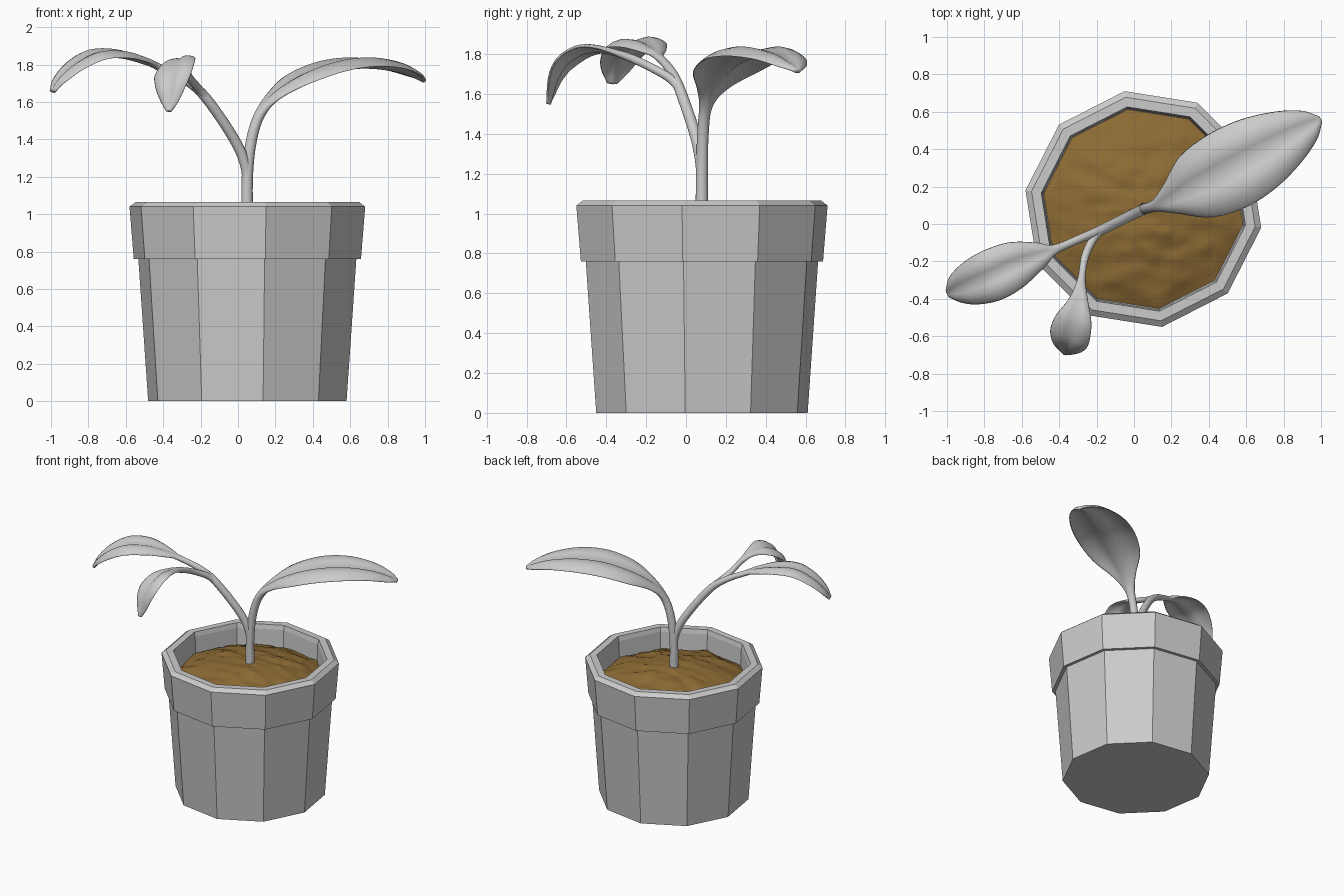
import bpy, bmesh, math
from mathutils import Vector, noise

if "Cube" in bpy.data.objects:
    bpy.data.objects.remove(bpy.data.objects["Cube"])

CX, CY = 0.05, 0.08            # pot axis
PHASE = math.radians(-9)       # ten-sided pot, turned


def add_object(name, bm, smooth):
    bmesh.ops.recalc_face_normals(bm, faces=bm.faces)
    mesh = bpy.data.meshes.new(name)
    bm.to_mesh(mesh)
    bm.free()
    for p in mesh.polygons:
        p.use_smooth = smooth
    ob = bpy.data.objects.new(name, mesh)
    bpy.context.collection.objects.link(ob)
    return ob


def bridge(bm, a, b):
    n = len(a)
    for i in range(n):
        bm.faces.new((a[i], a[(i + 1) % n], b[(i + 1) % n], b[i]))


def lathe(name, profile, sides=10):
    bm = bmesh.new()
    rings = []
    for r, z in profile:
        angles = [PHASE + i * math.tau / sides for i in range(sides)]
        rings.append([bm.verts.new((CX + r * math.cos(a), CY + r * math.sin(a), z))
                      for a in angles])
    for a, b in zip(rings, rings[1:]):
        bridge(bm, a, b)
    bm.faces.new(rings[0])
    bm.faces.new(rings[-1])
    return add_object(name, bm, False)


def spline(points, steps):
    """Catmull-Rom through points of any dimension."""
    pts = [Vector(p) for p in points]
    pts = [2 * pts[0] - pts[1]] + pts + [2 * pts[-1] - pts[-2]]
    out = []
    for p0, p1, p2, p3 in zip(pts, pts[1:], pts[2:], pts[3:]):
        for s in range(steps):
            t = s / steps
            out.append(0.5 * (2 * p1 + (p2 - p0) * t
                              + (2 * p0 - 5 * p1 + 4 * p2 - p3) * t * t
                              + (3 * p1 - p0 - 3 * p2 + p3) * t ** 3))
    return out + [pts[-2]]


def branch(name, path, shape, tilt=0.0, sides=24, steps=6):
    """Sweep a round stalk that flattens into a cambered leaf.
    path: x, y, z; shape: half width, half thickness."""
    pos = spline(path, steps)
    size = spline(shape, steps)
    heading = pos[-1] - pos[0]
    heading.z = 0
    base_side = Vector((0, 0, 1)).cross(heading.normalized())
    bm = bmesh.new()
    rings = []
    for i, (p, (w, t)) in enumerate(zip(pos, size)):
        tangent = (pos[min(i + 1, len(pos) - 1)] - pos[max(i - 1, 0)]).normalized()
        leafy = max(0.0, 1 - 1.6 * t / w)
        side = base_side + Vector((0, 0, tilt * leafy))
        side = (side - tangent * side.dot(tangent)).normalized()
        normal = tangent.cross(side)
        ring = []
        for k in range(sides):
            a = k * math.tau / sides
            c = math.cos(a)
            camber = 0.2 * w * leafy * math.sin(math.pi * abs(c))
            ring.append(bm.verts.new(p + side * w * c
                                     + normal * (t * math.sin(a) + camber)))
        rings.append(ring)
    for a, b in zip(rings, rings[1:]):
        bridge(bm, a, b)
    bm.faces.new(rings[0])
    bm.faces.new(rings[-1])
    return add_object(name, bm, True)


# Pot with stepped, chamfered rim and hollow inside
lathe("pot", [(0.537, 0), (0.59, 0.76), (0.615, 0.76), (0.638, 1.04),
              (0.605, 1.065), (0.553, 1.065), (0.545, 1.03), (0.535, 0.82)])

# Soil: rough mound clipped to the ten-sided inner wall
bm = bmesh.new()
SEG, RINGS = 80, 24
rings = []
for j in range(1, RINGS + 1):
    f = j / RINGS
    ring = []
    for i in range(SEG):
        a = i * math.tau / SEG
        off = (a - PHASE) % (math.tau / 10) - math.pi / 10
        wall = 0.545 * math.cos(math.pi / 10) / math.cos(off)
        x, y = f * wall * math.cos(a), f * wall * math.sin(a)
        n = noise.noise(Vector((x * 6, y * 12, 3))) + 0.5 * noise.noise(Vector((x * 15, y * 22, 8)))
        ring.append(bm.verts.new((CX + x, CY + y, 0.9 + 0.11 * (1 - f * f) + 0.016 * n)))
    rings.append(ring)
for a, b in zip(rings, rings[1:]):
    bridge(bm, a, b)
bm.faces.new(rings[0])
soil = add_object("soil", bm, True)
mat = bpy.data.materials.new("soil_brown")
mat.diffuse_color = (0.27, 0.15, 0.035, 1)
mat.use_nodes = True
mat.node_tree.nodes["Principled BSDF"].inputs["Base Color"].default_value = mat.diffuse_color
soil.data.materials.append(mat)

# Main stem running into the large right leaf
branch("stem_and_large_leaf",
       [(.05, .08, .95), (.05, .08, 1.2), (.073, .085, 1.4), (.12, .10, 1.54),
        (.20, .135, 1.63), (.33, .20, 1.71), (.50, .285, 1.77), (.67, .38, 1.79),
        (.83, .47, 1.775), (.94, .53, 1.74), (.995, .56, 1.715)],
       [(.032, .032), (.03, .03), (.029, .029), (.036, .027), (.09, .021), (.185, .015),
        (.22, .012), (.205, .012), (.15, .012), (.085, .012), (.02, .012)])

# Left branch with medium leaf
branch("left_branch_and_leaf",
       [(.05, .08, 1.1), (.042, .075, 1.25), (-.02, .045, 1.4), (-.17, -.03, 1.62),
        (-.28, -.075, 1.715), (-.42, -.135, 1.785), (-.50, -.165, 1.815),
        (-.63, -.215, 1.845), (-.76, -.275, 1.84), (-.87, -.32, 1.785),
        (-.95, -.35, 1.715), (-.99, -.37, 1.655)],
       [(.026, .026), (.028, .028), (.028, .028), (.027, .027), (.023, .023), (.026, .019),
        (.07, .015), (.125, .012), (.14, .012), (.12, .012), (.08, .012), (.03, .012)],
       tilt=-0.1)

# Small front leaf forking off the left branch
branch("front_branch_and_leaf",
       [(-.15, -.02, 1.6), (-.21, -.07, 1.67), (-.26, -.17, 1.73), (-.28, -.29, 1.785),
        (-.295, -.40, 1.815), (-.32, -.51, 1.81), (-.345, -.60, 1.755),
        (-.36, -.65, 1.68), (-.365, -.675, 1.6), (-.37, -.69, 1.55)],
       [(.02, .02), (.022, .022), (.021, .021), (.021, .02), (.05, .015), (.1, .012),
        (.112, .012), (.088, .012), (.05, .012), (.015, .012)],
       tilt=0.3)
